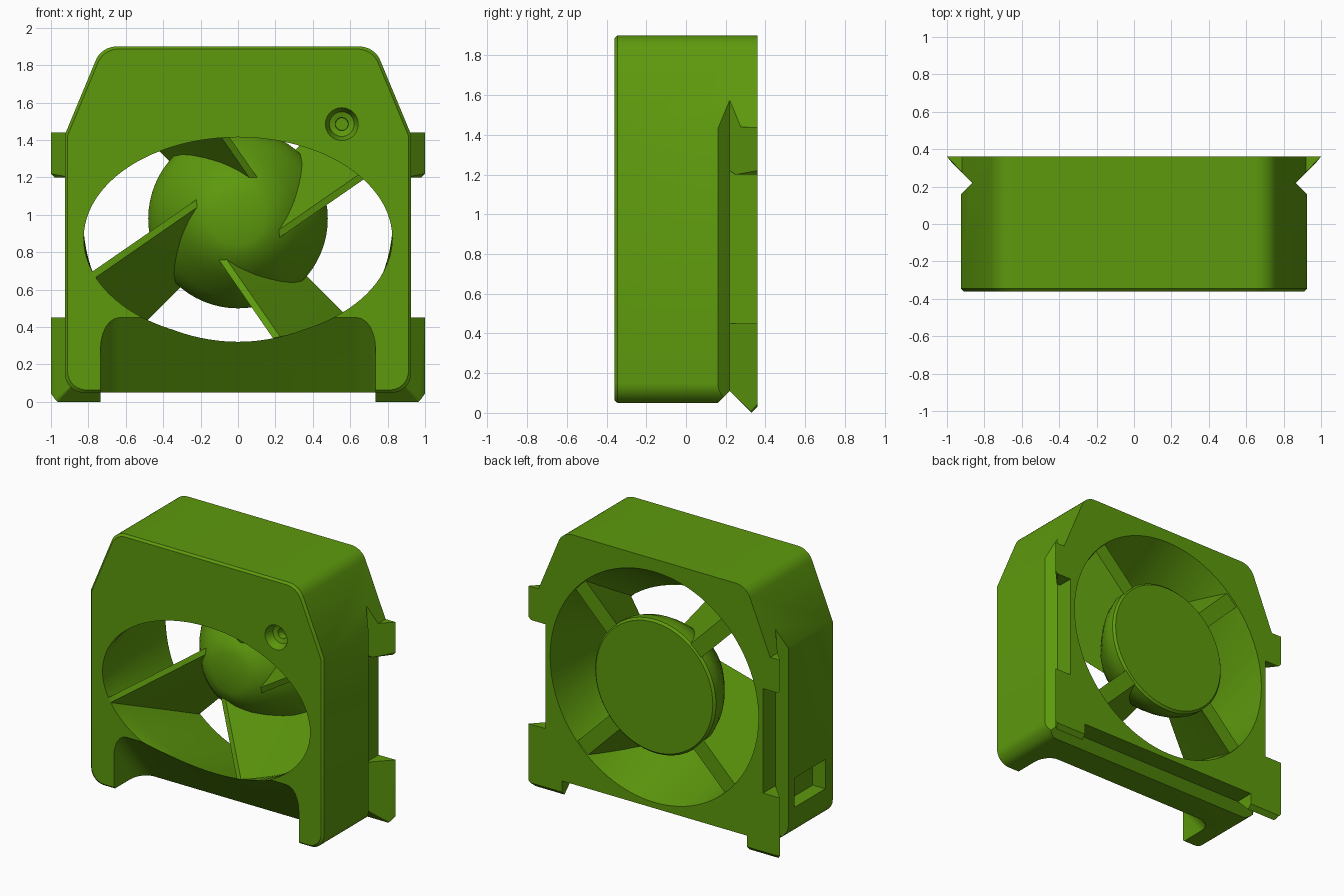
import bpy, bmesh, math
from mathutils import Vector

if "Cube" in bpy.data.objects:
    bpy.data.objects.remove(bpy.data.objects["Cube"])

green = bpy.data.materials.new("green")
green.diffuse_color = (0.11, 0.32, 0.004, 1)
green.use_nodes = True
green.node_tree.nodes["Principled BSDF"].inputs["Base Color"].default_value = green.diffuse_color


def make(name, bm):
    bmesh.ops.recalc_face_normals(bm, faces=bm.faces)
    me = bpy.data.meshes.new(name)
    bm.to_mesh(me)
    bm.free()
    ob = bpy.data.objects.new(name, me)
    bpy.context.collection.objects.link(ob)
    me.materials.append(green)
    return ob


def loft_bm(rings):
    """Bridge equal-length closed rings and cap both ends."""
    bm = bmesh.new()
    vs = [[bm.verts.new(p) for p in r] for r in rings]
    n = len(vs[0])
    for a, b in zip(vs, vs[1:]):
        for i in range(n):
            j = (i + 1) % n
            bm.faces.new((a[i], a[j], b[j], b[i]))
    bm.faces.new(vs[0])
    bm.faces.new(vs[-1])
    return bm


def loft(name, rings):
    return make(name, loft_bm(rings))


def lathe(name, cx, cz, profile, n=64):
    """Turned shape about an axis along y; profile is (radius, y)."""
    return loft(name, [[(cx + r * math.cos(2 * math.pi * i / n), y,
                         cz + r * math.sin(2 * math.pi * i / n)) for i in range(n)]
                       for r, y in profile])


def hull(name, pts):
    bm = bmesh.new()
    for p in pts:
        bm.verts.new(p)
    bmesh.ops.convex_hull(bm, input=bm.verts)
    return make(name, bm)


def fillet(corners, seg=8):
    """Round the corners (x, z, radius) of a closed polygon."""
    out = []
    for i, (x, z, r) in enumerate(corners):
        p = Vector((x, z))
        a = (Vector(corners[i - 1][:2]) - p).normalized()
        b = (Vector(corners[(i + 1) % len(corners)][:2]) - p).normalized()
        if r == 0:
            out.append(p)
            continue
        half = a.angle(b) / 2
        t = r / math.tan(half)
        c = p + (a + b).normalized() * (r / math.sin(half))
        s, e = p + a * t - c, p + b * t - c
        for k in range(seg + 1):
            out.append(c + s.lerp(e, k / seg).normalized() * r)
    return out


def activate(ob):
    bpy.ops.object.select_all(action='DESELECT')
    ob.select_set(True)
    bpy.context.view_layer.objects.active = ob


def boolean(ob, cutter, op='DIFFERENCE'):
    activate(ob)
    m = ob.modifiers.new("bool", 'BOOLEAN')
    m.operation, m.solver, m.object = op, 'EXACT', cutter
    bpy.ops.object.modifier_apply(modifier=m.name)
    bpy.data.objects.remove(cutter)


def smooth(ob, angle=30):
    activate(ob)
    bpy.ops.object.shade_smooth_by_angle(angle=math.radians(angle))


def duct(name, y0, y1, grow=1.0, n=96):
    """Air passage: short oval lip, then blending to a round back opening."""
    rings = []
    for y in [y0] + [-0.31 + 0.67 * k / 8 for k in range(8)] + [y1]:
        t = max(0, (y + 0.31) / 0.67)
        cz, rx, rz = 0.875 + 0.105 * t, 0.825 + 0.003 * t, 0.54 + 0.288 * t
        rings.append([(rx * grow * math.cos(2 * math.pi * i / n), y,
                       cz + rz * grow * math.sin(2 * math.pi * i / n)) for i in range(n)])
    return loft(name, rings)


# Housing with a small chamfer round the front face
right = [(0.925, 0.05, 0.1), (0.925, 1.43, 0), (0.73, 1.9, 0.12)]
outline = fillet(right + [(-x, z, r) for x, z, r in reversed(right)])
def ring(y, inset):
    f = 1 - inset / 0.925
    return [(p.x * f, y, 0.975 + (p.y - 0.975) * f) for p in outline]
housing = loft("housing", [ring(-0.36, 0.014), ring(-0.345, 0), ring(0.36, 0)])

# Air passage
boolean(housing, duct("duct_cutter", -0.45, 0.42))

# Sloped recess under the front, rounded along its sides
tri = [(-0.5, 0.63), (0.03, -0.05), (-0.5, -0.05)]
bm = loft_bm([[(x, y, z) for y, z in tri] for x in (-0.735, 0.735)])
slanted = [e for e in bm.edges
           if abs(e.verts[0].co.x - e.verts[1].co.x) < 1e-5
           and {round(v.co.y, 2) for v in e.verts} == {-0.5, 0.03}
           and max(v.co.z for v in e.verts) > 0.5]
bmesh.ops.bevel(bm, geom=slanted, offset=0.1, segments=6, profile=0.5, affect='EDGES')
boolean(housing, make("recess_cutter", bm))

# Grooves behind the sides and bottom
for s in (-1, 1):
    low = [(1.0, 0.085), (0.865, 0.22), (0.865, 0.5), (1.2, 0.5), (1.2, 0.085)]
    high = [(1.0, 0.085), (0.865, 0.22), (1.1, 0.455), (1.2, 0.085)]
    for prof, z0, z1 in ((low, -0.2, 1.44), (high, 1.42, 1.75)):
        boolean(housing, loft("groove_cutter", [[(s * x, y, z) for x, y in prof] for z in (z0, z1)]))
prof = [(0.07, -0.04), (0.22, 0.11), (0.5, 0.11), (0.5, -0.04)]
boolean(housing, loft("groove_cutter", [[(x, y, z) for y, z in prof] for x in (-1.2, 1.2)]))

# Screw hole in the front and pocket in the left side
boolean(housing, lathe("screw_cutter", 0.555, 1.485,
                       [(0.092, -0.38), (0.088, -0.36), (0.066, -0.3), (0.035, -0.29), (0.033, -0.24)], 32))
boolean(housing, hull("pocket_cutter", [(x, y, z) for x in (-1.1, -0.825)
                                        for y in (-0.26, 0.09) for z in (0.26, 0.47)]))
smooth(housing)

# Flared mounting tabs
for s, side in ((-1, "left"), (1, "right")):
    hull(side + "_upper_tab", [(s * x, y, z) for x, y, z in (
        (0.83, 0.22, 1.22), (0.865, 0.22, 1.22), (0.83, 0.22, 1.44), (0.865, 0.22, 1.44),
        (0.83, 0.25, 1.2), (0.895, 0.25, 1.2), (0.83, 0.36, 1.2), (0.98, 0.36, 1.2),
        (1.0, 0.36, 1.22), (0.83, 0.36, 1.44), (1.0, 0.36, 1.44))])
    hull(side + "_lower_tab", [(s * x, y, z) for x, y, z in (
        (0.735, 0.22, 0.11), (0.865, 0.22, 0.11), (0.735, 0.22, 0.45), (0.865, 0.22, 0.45),
        (0.735, 0.33, 0.0), (0.965, 0.33, 0.0), (0.975, 0.33, 0.01), (0.735, 0.36, 0.03),
        (0.985, 0.36, 0.03), (1.0, 0.36, 0.045), (1.0, 0.36, 0.45), (0.735, 0.36, 0.45))])

# Domed hub
hub = lathe("hub", 0, 0.98, [(0.14, -0.1), (0.2, -0.075), (0.26, -0.035), (0.315, 0.02), (0.37, 0.09),
                             (0.42, 0.16), (0.455, 0.22), (0.48, 0.29), (0.48, 0.345), (0.465, 0.36)])
smooth(hub, 25)

# Four twisted vanes, thin at the front and thicker at the back
front_in, front_out = Vector((-0.19, -0.04, 0.08)), Vector((-0.92, -0.45, -0.425))
back_in, back_out = Vector((-0.24, 0.35, -0.30)), Vector((-0.70, 0.35, -0.76))
front_t, back_t = Vector((-0.02, 0, 0.03)), Vector((-0.08, 0, 0.08))
N = 10
for k in range(4):
    c, s = math.cos(k * math.pi / 2), math.sin(k * math.pi / 2)
    rings = []
    for i in range(N + 1):
        a, b = front_in.lerp(front_out, i / N), back_in.lerp(back_out, i / N)
        face = [a.lerp(b, j / N) for j in range(N + 1)]
        rear = [p + front_t.lerp(back_t, j / N) for j, p in enumerate(face)]
        rings.append([(p.x * c - p.z * s, p.y, 0.98 + p.x * s + p.z * c)
                      for p in face + rear[::-1]])
    vane = loft(f"vane_{k + 1}", rings)
    boolean(vane, duct("duct_clip", -0.36, 0.36, 1.002), 'INTERSECT')
    smooth(vane)
